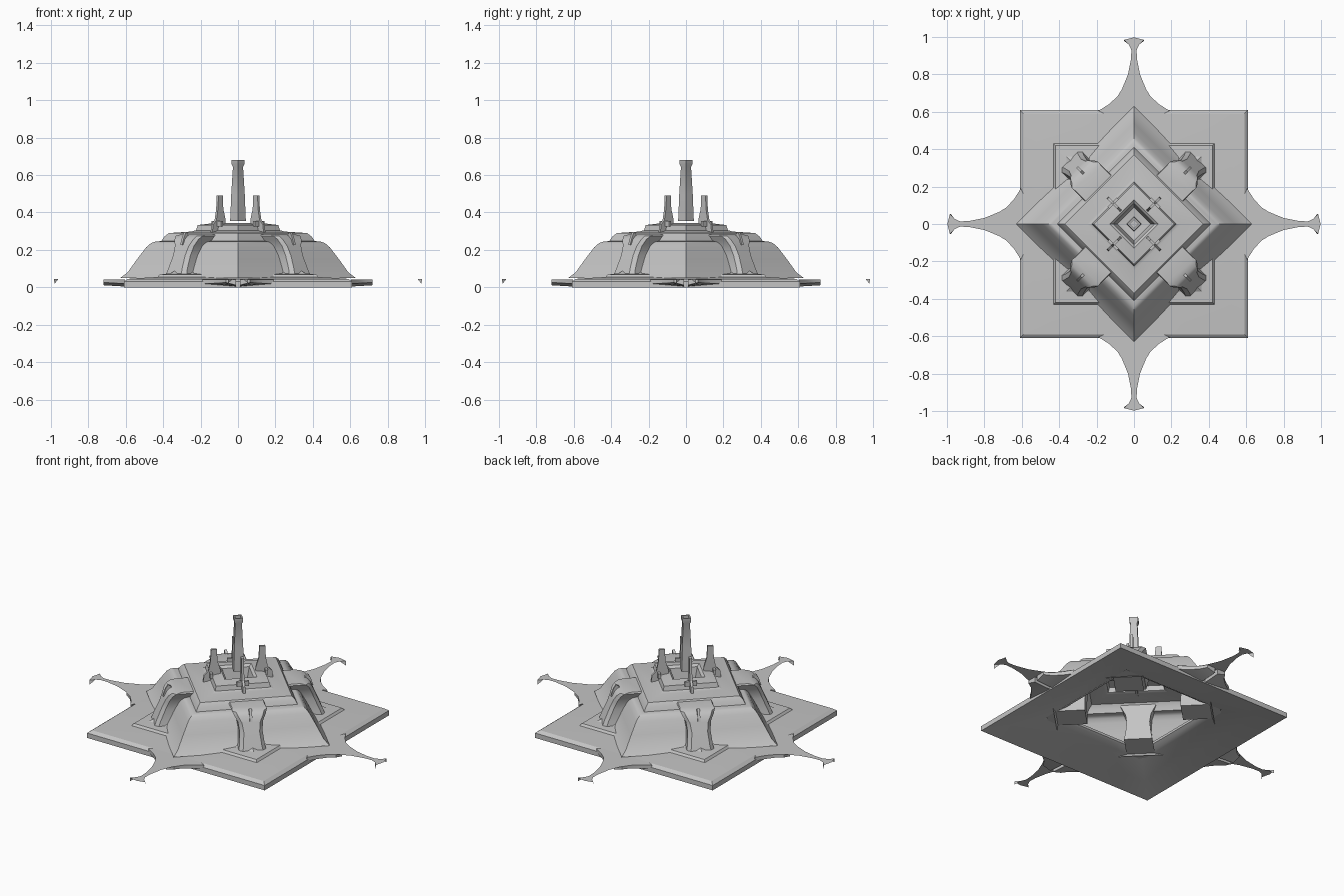
import bpy, bmesh, math
from mathutils import Matrix, Vector

cube = bpy.data.objects.get("Cube")
if cube:
    bpy.data.objects.remove(cube, do_unlink=True)

grey = bpy.data.materials.new("stone_grey")
grey.use_nodes = True
grey.diffuse_color = (0.55, 0.55, 0.55, 1)
grey.node_tree.nodes["Principled BSDF"].inputs["Base Color"].default_value = grey.diffuse_color


def finish(name, bm, turn=0, smooth=25):
    """Turn the mesh about z, store it and shade it."""
    bm.transform(Matrix.Rotation(turn, 4, "Z"))
    bmesh.ops.recalc_face_normals(bm, faces=bm.faces)
    mesh = bpy.data.meshes.new(name)
    bm.to_mesh(mesh)
    bm.free()
    mesh.materials.append(grey)
    ob = bpy.data.objects.new(name, mesh)
    bpy.context.collection.objects.link(ob)
    bpy.ops.object.select_all(action="DESELECT")
    bpy.context.view_layer.objects.active = ob
    ob.select_set(True)
    bpy.ops.object.shade_smooth_by_angle(angle=math.radians(smooth))
    return ob


def bridge(bm, loops, closed=False):
    """Join successive vertex loops with quads."""
    pairs = list(zip(loops, loops[1:]))
    if closed:
        pairs.append((loops[-1], loops[0]))
    for a, b in pairs:
        for i in range(len(a)):
            j = (i + 1) % len(a)
            bm.faces.new((a[i], a[j], b[j], b[i]))


def square_loft(name, profile, diamond=True, closed=False, cap=False):
    """Sweep a (corner radius, height) profile round four sides."""
    bm = bmesh.new()
    start = 0 if diamond else math.pi / 4
    loops = [[bm.verts.new((r * math.cos(start + i * math.pi / 2),
                            r * math.sin(start + i * math.pi / 2), z)) for i in range(4)]
             for r, z in profile]
    bridge(bm, loops, closed)
    if cap:
        bm.faces.new(loops[0])
        bm.faces.new(loops[-1])
    return finish(name, bm)


def plate(name, outline, thickness, turn):
    """Extrude a (radius, height) outline into an upright plate."""
    bm = bmesh.new()
    face = bm.faces.new([bm.verts.new((r, -thickness / 2, z)) for r, z in outline])
    out = bmesh.ops.extrude_face_region(bm, geom=[face])
    bmesh.ops.translate(bm, vec=(0, thickness, 0),
                        verts=[v for v in out["geom"] if isinstance(v, bmesh.types.BMVert)])
    return finish(name, bm, turn)


# Square plinth: a raised ring, open in the middle
root = math.sqrt(2)
plinth = [(0.61, 0.0), (0.61, 0.03), (0.59, 0.045), (0.52, 0.05), (0.43, 0.055), (0.42, 0.068),
          (0.36, 0.075), (0.32, 0.1), (0.32, 0.085), (0.36, 0.06), (0.5, 0.03)]
square_loft("plinth", [(s * root, z) for s, z in plinth], diamond=False, closed=True)

# Sloping body, stepped cap and sunken court, all in one shell
square_loft("body", [(0.63, 0.05), (0.59, 0.08), (0.54, 0.15), (0.49, 0.215), (0.465, 0.236),
                     (0.44, 0.245), (0.41, 0.247), (0.395, 0.27), (0.37, 0.29), (0.25, 0.298),
                     (0.225, 0.305), (0.215, 0.333), (0.13, 0.343), (0.11, 0.33), (0.09, 0.26),
                     (0.02, 0.25)])

# Central chimney with a collar
square_loft("chimney", [(0.042, 0.355), (0.036, 0.5), (0.027, 0.645), (0.035, 0.66),
                        (0.035, 0.682), (0.024, 0.682), (0.024, 0.66)], cap=True)


def buttress(turn):
    """Waisted pier leaning on a sloping face, as (height, depth, half width)."""
    bm = bmesh.new()
    loops = []
    for z, d, w in [(0.06, 0.49, 0.08), (0.1, 0.475, 0.072), (0.17, 0.445, 0.065),
                    (0.22, 0.425, 0.072), (0.255, 0.41, 0.09), (0.275, 0.39, 0.1),
                    (0.283, 0.36, 0.095)]:
        c = 0.02
        loops.append([bm.verts.new((x, y, z)) for x, y in
                      [(0.27, -w), (d - c, -w), (d, c - w), (d, w - c), (d - c, w), (0.27, w)]])
    bridge(bm, loops)
    bm.faces.new(loops[0])
    bm.faces.new(loops[-1])
    finish("buttress", bm, turn, 35)


def arm(turn):
    """Tapering sheet with a flared tip, and a deeper lip at its root."""
    bm = bmesh.new()
    z = 0.045
    spans = [(0.56, 0.1), (0.605, 0.19), (0.64, 0.135), (0.68, 0.09), (0.72, 0.065), (0.8, 0.032),
             (0.88, 0.016), (0.93, 0.014), (0.96, 0.028), (0.985, 0.052)]
    rows = [[bm.verts.new((x, y, z)) for y in (-w, 0, w)] for x, w in spans]
    rows[-1][1].co.x = 0.998
    for a, b in zip(rows, rows[1:]):
        for i in (0, 1):
            bm.faces.new((a[i], a[i + 1], b[i + 1], b[i]))
    # Barbs hanging from the tip corners
    for k in (0, 2):
        x, y, _ = rows[-1][k].co
        inner = rows[-2][k]
        low = bm.verts.new((x - 0.005, y * 1.05, 0.02))
        bm.faces.new((rows[-1][k], low, inner))
    finish("arm", bm, turn)

    # Two lip halves with a narrow slot between them
    for side in (-1, 1):
        bm = bmesh.new()
        loops = []
        for x, w in spans[1:5]:
            drop = 0.004 + (x - 0.6) * 0.06
            loops.append([bm.verts.new((x, side * y, h)) for y, h in
                          [(0.01, drop), (w, drop + 0.015), (w, 0.043), (0.01, 0.043)]])
        bridge(bm, loops)
        bm.faces.new(loops[0])
        bm.faces.new(loops[-1])
        finish("arm_lip", bm, turn)


for k in range(4):
    straight = k * math.pi / 2
    diagonal = straight + math.pi / 4
    arm(straight)
    buttress(diagonal)
    # Horn beside the court, with a small crossbar at its foot
    plate("horn", [(0.1, 0.29), (0.2, 0.295), (0.195, 0.335), (0.17, 0.36), (0.158, 0.42),
                   (0.155, 0.492), (0.122, 0.492), (0.118, 0.42), (0.1, 0.36)], 0.014, diagonal)
    plate("horn_crossbar", [(0.15, 0.325), (0.165, 0.325), (0.165, 0.355), (0.15, 0.355)],
          0.07, diagonal)
    # Pointed crest on the buttress face
    plate("buttress_crest", [(0.38, 0.23), (0.43, 0.225), (0.415, 0.27), (0.4, 0.295),
                             (0.38, 0.28)], 0.015, diagonal)
